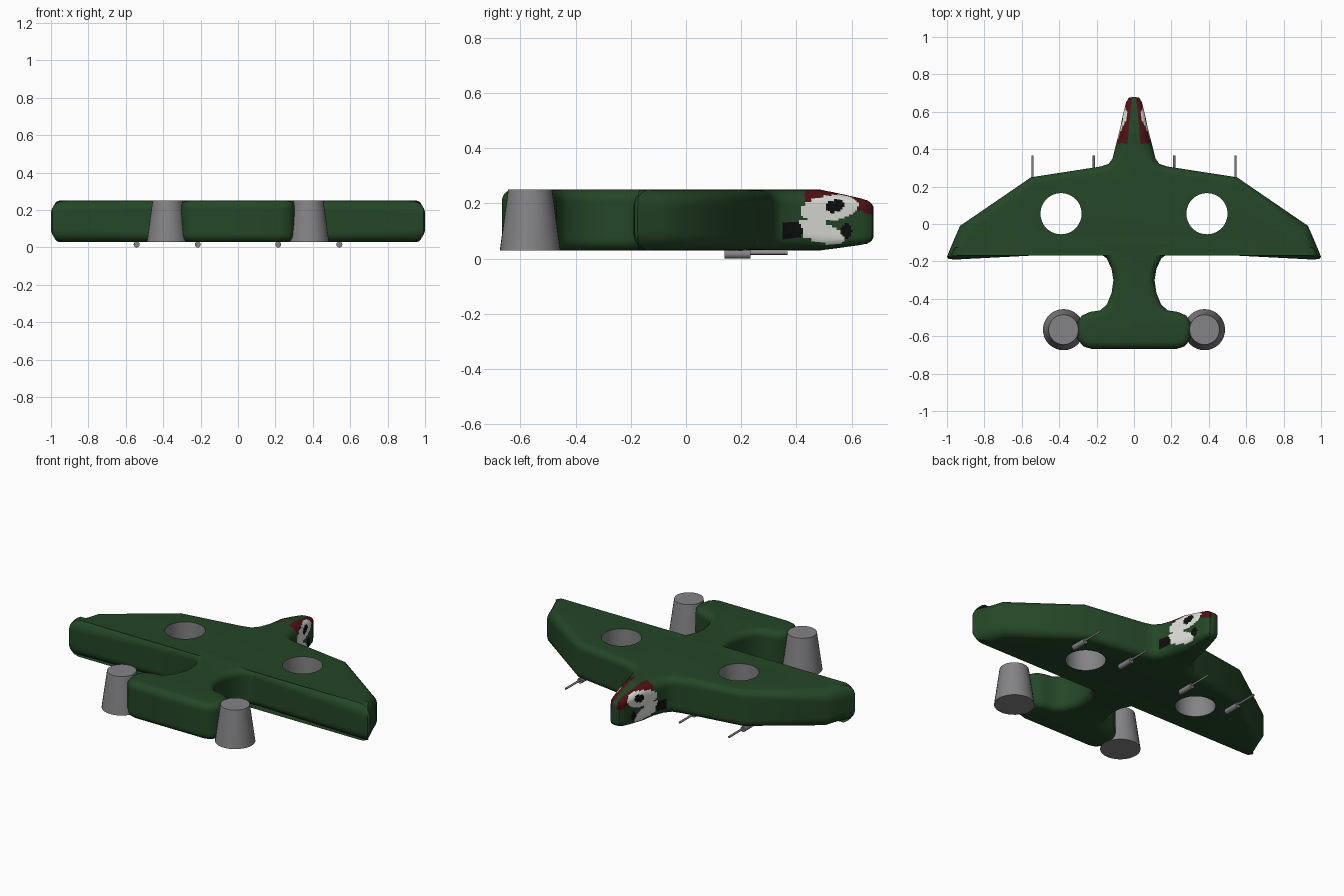
import bpy, bmesh, math
from mathutils import Vector

if "Cube" in bpy.data.objects:
    bpy.data.objects.remove(bpy.data.objects["Cube"])


def material(name, color):
    m = bpy.data.materials.new(name)
    m.use_nodes = True
    m.diffuse_color = (*color, 1)
    m.node_tree.nodes["Principled BSDF"].inputs["Base Color"].default_value = (*color, 1)
    return m


green = material("dark green", (0.018, 0.062, 0.02))
grey = material("metal grey", (0.23, 0.23, 0.24))
white = material("off white", (0.72, 0.72, 0.69))
red = material("dark red", (0.075, 0.006, 0.008))
black = material("black", (0.004, 0.004, 0.004))
PAINT = [green, grey, white, red, black]

BOTTOM, TOP, NOSE_START = 0.03, 0.25, 0.35

# Half outline from nose to tail: x, y, edge rounding
HALF = [
    (0, .68, .03), (.028, .675, .03), (.043, .65, .03), (.058, .59, .037), (.07, .53, .045),
    (.085, .47, .055), (.1, .41, .06), (.115, .35, .05), (.135, .322, .045), (.18, .307, .04),
    (.55, .25, .04), (.93, -.01, .06), (.965, -.09, .07), (1, -.175, .07), (.992, -.187, .07),
    (.955, -.19, .06), (.22, -.152, .04), (.18, -.158, .04), (.145, -.185, .04),
    (.12, -.24, .04), (.11, -.3, .04), (.12, -.37, .04), (.145, -.43, .04), (.18, -.462, .04),
    (.235, -.47, .04), (.28, -.49, .04), (.305, -.53, .04), (.31, -.57, .04),
    (.3, -.62, .04), (.27, -.655, .04), (.23, -.667, .04), (0, -.667, .04),
]


def outline():
    """Refine the nose for its painted face, then mirror the half outline."""
    half = []
    for a, b in zip(HALF, HALF[1:]):
        a, b = Vector(a), Vector(b)
        steps = max(1, round((b - a).length / 0.008)) if b.y >= NOSE_START else 1
        half += [a.lerp(b, i / steps) for i in range(steps)]
    half.append(Vector(HALF[-1]))
    return half + [Vector((-p.x, p.y, p.z)) for p in reversed(half[1:-1])]


def ring_levels(arc=7, wall=14):
    """Steps up the side: lower rounding, wall, upper rounding."""
    angles = [math.pi / 2 * i / arc for i in range(arc)]
    return ([("low", a) for a in angles]
            + [("wall", i / wall) for i in range(wall + 1)]
            + [("high", a) for a in reversed(angles)])


def height_range(y):
    t = max(0, (y - 0.5) / 0.18)
    return BOTTOM + 0.025 * t, TOP - 0.04 * t


def in_ellipse(y, z, cy, cz, ry, rz, slope=0):
    return ((y - cy) / ry) ** 2 + ((z - cz - slope * (y - cy)) / rz) ** 2 < 1


def paint_index(c):
    """Colour of a nose face from its position."""
    x, y, z = c
    if y < NOSE_START or abs(x) < 0.012:
        return 0
    if (in_ellipse(y, z, .54, .19, .035, .022, .1) or in_ellipse(y, z, .395, .1, .027, .036)
            or in_ellipse(y, z, .582, .1, .02, .028)):
        return 4
    if (in_ellipse(y, z, .52, .183, .105, .047, .1)
            or in_ellipse(y, z, .485, .096, .09, .038, -.25)):
        return 2
    if y > 0.43 and z > height_range(y)[1] - 0.05:
        return 3
    return 0


def build_body():
    pts = outline()
    n = len(pts)
    bm = bmesh.new()
    rings = []
    for kind, v in ring_levels():
        ring = []
        for i, p in enumerate(pts):
            a = (p - pts[i - 1]).xy.normalized()
            b = (pts[(i + 1) % n] - p).xy.normalized()
            d = (a + b).normalized()
            lo, hi = height_range(p.y)
            r = p.z
            inset = 0 if kind == "wall" else r * (1 - math.sin(v))
            if kind == "low":
                z = lo + r * (1 - math.cos(v))
            elif kind == "high":
                z = hi - r * (1 - math.cos(v))
            else:
                z = lo + r + v * (hi - lo - 2 * r)
            ring.append(bm.verts.new((p.x + d.y * inset, p.y - d.x * inset, z)))
        rings.append(ring)
    for low, high in zip(rings, rings[1:]):
        for i in range(n):
            j = (i + 1) % n
            bm.faces.new((low[i], low[j], high[j], high[i]))
    # Nose caps are strips that follow the taper, the flat remainder is one face
    last = max(i for i in range(n // 2) if pts[i].y >= NOSE_START)
    for ring in (rings[0], rings[-1]):
        bm.faces.new((ring[0], ring[1], ring[-1]))
        for i in range(1, last):
            bm.faces.new((ring[i], ring[i + 1], ring[n - i - 1], ring[n - i]))
        bm.faces.new(ring[last:n - last + 1])
    bmesh.ops.recalc_face_normals(bm, faces=bm.faces[:])
    for f in bm.faces:
        f.material_index = paint_index(f.calc_center_median())
    mesh = bpy.data.meshes.new("body")
    bm.to_mesh(mesh)
    bm.free()
    for m in PAINT:
        mesh.materials.append(m)
    obj = bpy.data.objects.new("body", mesh)
    bpy.context.collection.objects.link(obj)
    return obj


def smooth(obj, angle=40):
    bpy.ops.object.select_all(action="DESELECT")
    obj.select_set(True)
    bpy.context.view_layer.objects.active = obj
    bpy.ops.object.shade_smooth_by_angle(angle=math.radians(angle))


def cone(name, location, r1, r2, depth, along_y=False, sides=32):
    bpy.ops.mesh.primitive_cone_add(
        vertices=sides, radius1=r1, radius2=r2, depth=depth, location=location,
        rotation=(math.pi / 2 if along_y else 0, 0, 0))
    obj = bpy.context.object
    obj.name = name
    obj.data.materials.append(grey)
    smooth(obj)
    return obj


# Body with two round through-holes lined in metal
body = build_body()
for side in (1, -1):
    cutter = cone("hole_cutter", (side * 0.39, 0.055, 0.14), 0.11, 0.11, 0.5, sides=48)
    cutter.hide_render = True
    cutter.data.materials.clear()
    for m in PAINT:
        cutter.data.materials.append(m)
    for f in cutter.data.polygons:
        f.material_index = 1
    mod = body.modifiers.new("hole", "BOOLEAN")
    mod.operation = "DIFFERENCE"
    mod.solver = "EXACT"
    mod.object = cutter
    bpy.context.view_layer.objects.active = body
    bpy.ops.object.modifier_apply(modifier=mod.name)
    bpy.data.objects.remove(cutter)
smooth(body)

# Tail thrusters and underslung guns
for side, label in ((1, "left"), (-1, "right")):
    cone(f"{label}_thruster", (side * 0.377, -0.565, 0.14), 0.11, 0.08, 0.22)
    for x, place in ((0.215, "inner"), (0.542, "outer")):
        cone(f"{label}_{place}_gun", (side * x, 0.187, 0.016), 0.016, 0.016, 0.095, True, 16)
        cone(f"{label}_{place}_barrel", (side * x, 0.3, 0.02), 0.006, 0.006, 0.135, True, 12)
